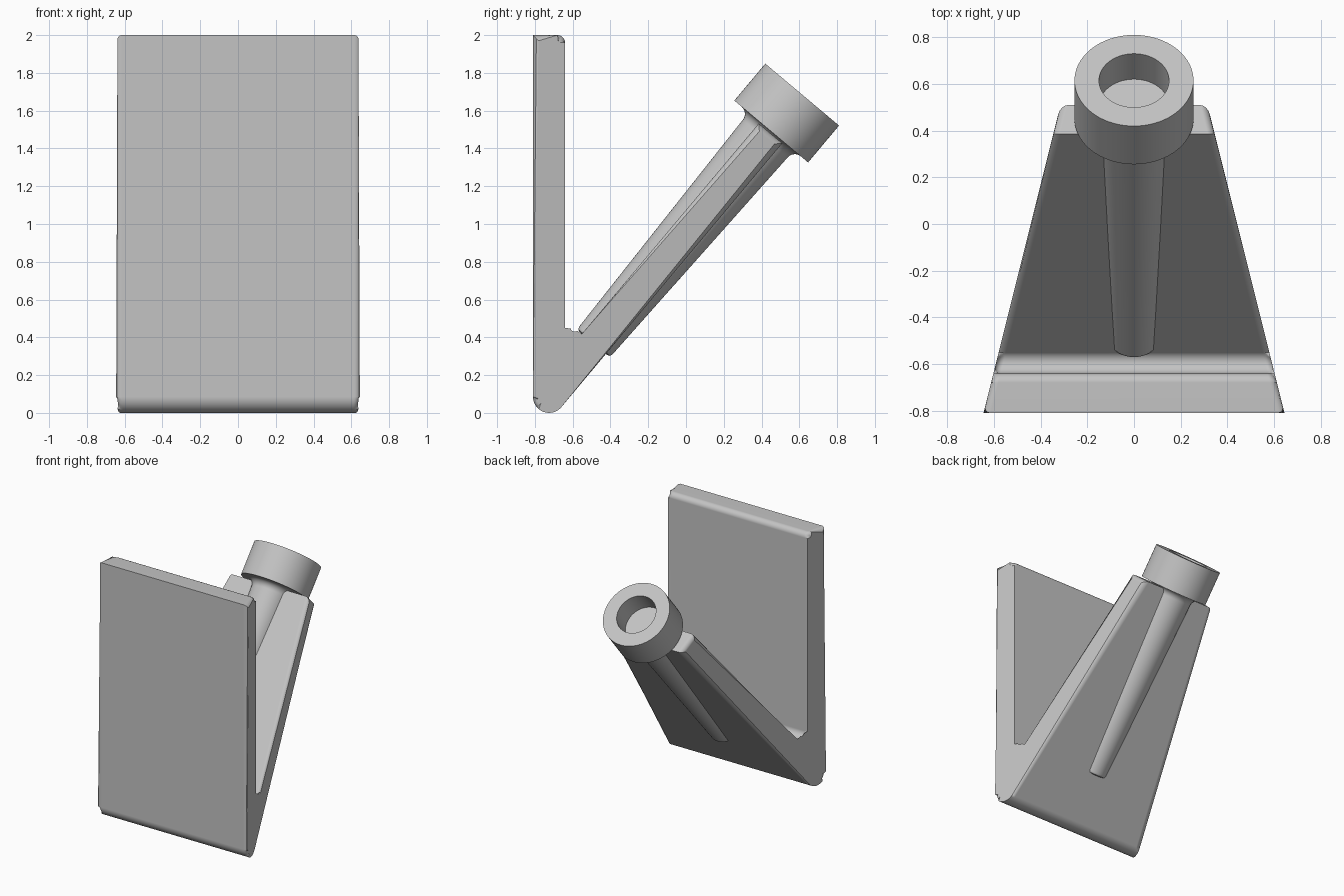
import bpy, bmesh
from math import radians, sin, cos
from mathutils import Vector

cube = bpy.data.objects.get("Cube")
if cube:
    bpy.data.objects.remove(cube, do_unlink=True)

grey = bpy.data.materials.new("plain grey")
grey.use_nodes = True
grey.diffuse_color = (0.55, 0.55, 0.55, 1)
grey.node_tree.nodes["Principled BSDF"].inputs["Base Color"].default_value = (0.55, 0.55, 0.55, 1)

TILT = radians(50)
along = Vector((0, cos(TILT), sin(TILT)))       # arm direction
out = Vector((0, sin(TILT), -cos(TILT)))        # arm underside normal
mouth = Vector((0, 0.615, 1.685))               # centre of the cup rim


def make_object(name, bm):
    bmesh.ops.recalc_face_normals(bm, faces=bm.faces)
    mesh = bpy.data.meshes.new(name)
    bm.to_mesh(mesh)
    bm.free()
    mesh.materials.append(grey)
    ob = bpy.data.objects.new(name, mesh)
    bpy.context.collection.objects.link(ob)
    return ob


def activate(ob):
    bpy.ops.object.select_all(action='DESELECT')
    ob.select_set(True)
    bpy.context.view_layer.objects.active = ob


def smooth(ob):
    activate(ob)
    bpy.ops.object.shade_smooth_by_angle(angle=radians(35))
    ob.modifiers.new("flat face normals", 'WEIGHTED_NORMAL').keep_sharp = True


def arc(cx, cy, r, start, end, n):
    angles = [radians(start + (end - start) * i / n) for i in range(n + 1)]
    return [(cx + r * cos(a), cy + r * sin(a)) for a in angles]


def lathe(name, profile, origin, axis, steps=72):
    bm = bmesh.new()
    verts = [bm.verts.new((r, 0, t)) for r, t in profile]
    edges = [bm.edges.new(pair) for pair in zip(verts, verts[1:])]
    bmesh.ops.spin(bm, geom=verts + edges, axis=(0, 0, 1), cent=(0, 0, 0),
                   angle=radians(360), steps=steps, use_duplicate=False)
    bmesh.ops.remove_doubles(bm, verts=bm.verts, dist=0.0005)
    turn = axis.to_track_quat('Z', 'Y').to_matrix()
    for v in bm.verts:
        v.co = turn @ v.co + origin
    return make_object(name, bm)


# Bracket body: V-shaped side profile with sides that taper towards the back
arm_end = mouth - 0.265 * along
lower, upper = arm_end + 0.085 * out, arm_end - 0.078 * out
profile = [(-0.81, 2.0)]
profile += arc(-0.725, 0.085, 0.085, 180, 320, 14)     # rounded foot
profile += [(lower.y, lower.z), (upper.y, upper.z)]
profile += arc(-0.59, 0.45, 0.05, 320, 180, 12)        # notch between plate and arm
profile += arc(-0.68, 1.96, 0.04, 0, 90, 5)            # plate's rear top edge

bm = bmesh.new()
caps = []
for side in (-1, 1):
    caps.append([bm.verts.new((side * (0.645 - 0.25 * (y + 0.81)), y, z)) for y, z in profile])
    bm.faces.new(caps[-1])
for i in range(len(profile)):
    j = (i + 1) % len(profile)
    bm.faces.new((caps[0][i], caps[0][j], caps[1][j], caps[1][i]))
rims = [e for e in bm.edges if any(len(f.verts) > 4 for f in e.link_faces)]
bmesh.ops.bevel(bm, geom=rims, offset=0.03, segments=4, profile=0.5,
                affect='EDGES', clamp_overlap=False)
body = make_object("bracket_body", bm)

# Screw hole, wider from the back
cutter = lathe("screw_hole_cutter",
               [(0, 0), (0.11, 0), (0.11, 0.19), (0.19, 0.19), (0.19, 0.3), (0, 0.3)],
               Vector((0, -0.91, 1.61)), Vector((0, 1, 0)))
cutter.hide_render = True
cut = body.modifiers.new("screw hole", 'BOOLEAN')
cut.operation = 'DIFFERENCE'
cut.solver = 'EXACT'
cut.object = cutter
activate(body)
bpy.ops.object.modifier_apply(modifier=cut.name)
bpy.data.objects.remove(cutter, do_unlink=True)
smooth(body)

# Tapered stem flaring into a hollow cup
shape = [(0, -1.72), (0.095, -1.72), (0.109, -1.714), (0.115, -1.7)]
shape += arc(0.205, -0.305, 0.05, 180, 90, 8)
shape += [(0.255, -0.255), (0.255, 0), (0.15, 0), (0.15, -0.17), (0, -0.17)]
smooth(lathe("stem_and_cup", shape, mouth, along))
